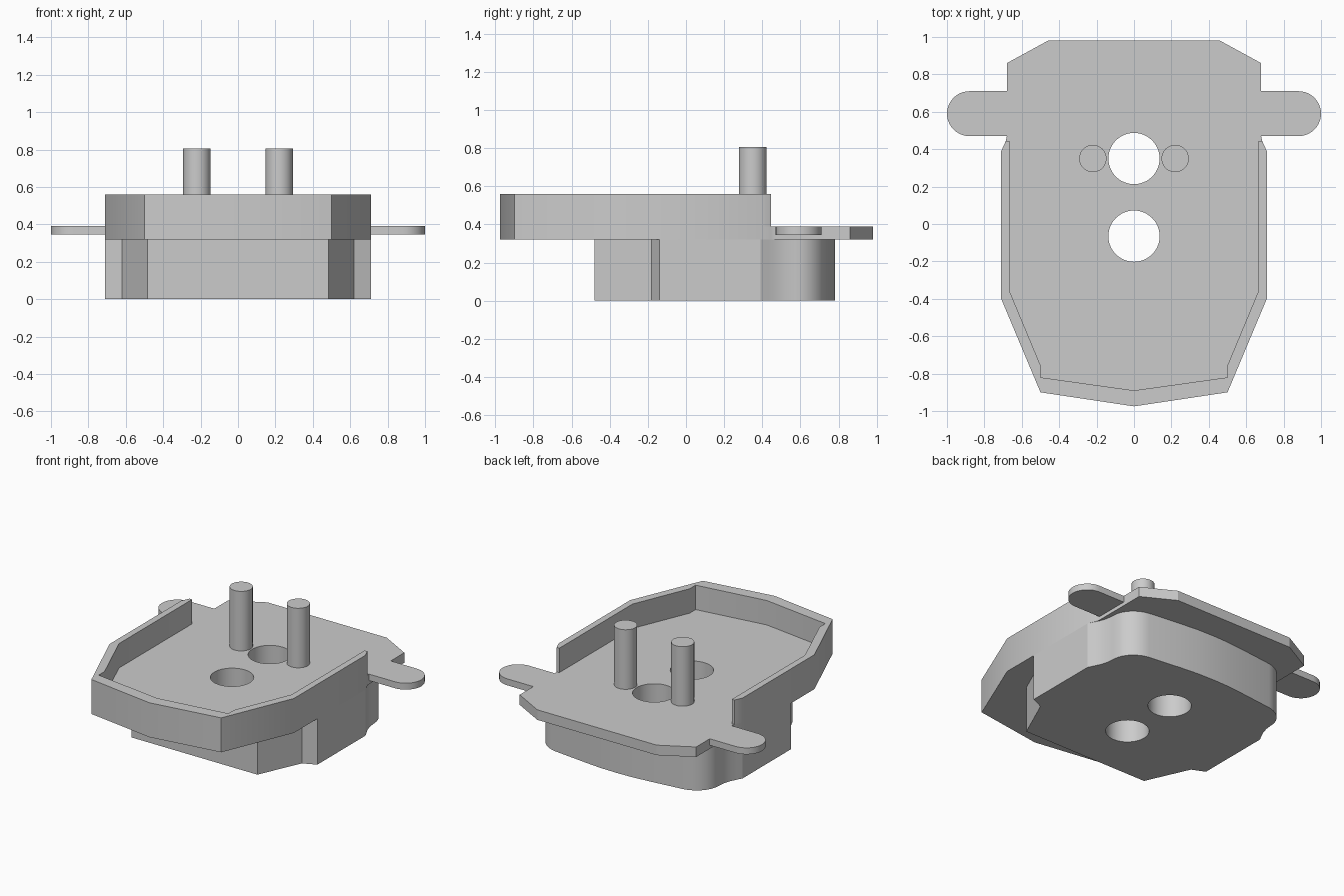
import bpy, bmesh
from math import sin, cos, pi, radians

if "Cube" in bpy.data.objects:
    bpy.data.objects.remove(bpy.data.objects["Cube"])

GREY = (0.6, 0.6, 0.6, 1.0)
mat = bpy.data.materials.new("plain grey")
mat.use_nodes = True
mat.diffuse_color = GREY
mat.node_tree.nodes["Principled BSDF"].inputs["Base Color"].default_value = GREY


def arc(cx, cy, rx, ry, start, end, steps):
    """Points along an elliptical arc, angles in degrees."""
    angles = [radians(start + (end - start) * i / steps) for i in range(steps + 1)]
    return [(cx + rx * cos(a), cy + ry * sin(a)) for a in angles]


def circle(cx, cy, r, n=48):
    return arc(cx, cy, r, r, 0, 360, n)[:-1]


def mirrored(half):
    """Close a right-hand half outline across x = 0."""
    return half + [(-x, y) for x, y in reversed(half) if abs(x) > 1e-5]


def slab(name, loops, z0, z1):
    """Extrude an outline, with optional hole loops, from z0 to z1."""
    bm = bmesh.new()
    edges = []
    for loop in loops:
        vs = [bm.verts.new((x, y, z0)) for x, y in loop]
        edges += [bm.edges.new((a, b)) for a, b in zip(vs, vs[1:] + vs[:1])]
    bmesh.ops.triangle_fill(bm, edges=edges, use_beauty=True, use_dissolve=False)
    ext = bmesh.ops.extrude_face_region(bm, geom=bm.faces[:], use_keep_orig=True)
    top = [v for v in ext["geom"] if isinstance(v, bmesh.types.BMVert)]
    bmesh.ops.translate(bm, verts=top, vec=(0, 0, z1 - z0))
    bmesh.ops.recalc_face_normals(bm, faces=bm.faces[:])
    mesh = bpy.data.meshes.new(name)
    bm.to_mesh(mesh)
    bm.free()
    mesh.materials.append(mat)
    ob = bpy.data.objects.new(name, mesh)
    bpy.context.collection.objects.link(ob)
    bpy.ops.object.select_all(action='DESELECT')
    ob.select_set(True)
    bpy.context.view_layer.objects.active = ob
    bpy.ops.object.shade_smooth_by_angle(angle=radians(25))
    return ob


# Heights of the stacked parts
BASE_TOP, FLOOR, RIM_TOP, PIN_TOP = 0.32, 0.39, 0.56, 0.805
holes = [circle(0, y, 0.137) for y in (0.35, -0.065)]

# Base block: stepped front corners, rounded and bowed back
base = [(0, -0.48), (0.485, -0.48), (0.62, -0.18), (0.71, -0.14), (0.71, 0.39),
        (0.69, 0.43), (0.67, 0.47), (0.655, 0.52)]
base += arc(0.46, 0.57, 0.19, 0.17, 0, 80, 10)
base += [(0.25, 0.765), (0.12, 0.777), (0, 0.78)]
slab("base_block", [mirrored(base)] + holes, 0, BASE_TOP)

# Floor plate with chamfered back corners
front = [(0, -0.975), (0.5, -0.9), (0.71, -0.4), (0.71, 0.39), (0.685, 0.445)]
plate = front + [(0.68, 0.47), (0.68, 0.86), (0.46, 0.98), (0, 0.98)]
slab("floor_plate", [mirrored(plate)] + holes, BASE_TOP, FLOOR)

# Raised rim around the front and sides, open at the back
outer = mirrored(front[::-1])
inner = mirrored([(0.665, 0.445), (0.665, -0.36), (0.5, -0.755), (0.5, -0.82), (0, -0.89)])
slab("rim_wall", [outer + inner[::-1]], FLOOR, RIM_TOP)

# Rounded side tabs and upright pins
for side, s in (("left", 1), ("right", -1)):
    tab = [(0.66, 0.47)] + arc(0.88, 0.59, 0.12, 0.12, -90, 90, 20) + [(0.66, 0.71)]
    slab(side + "_tab", [[(s * x, y) for x, y in tab]], 0.345, FLOOR)
    slab(side + "_pin", [circle(s * 0.22, 0.35, 0.073, 40)], FLOOR, PIN_TOP)
